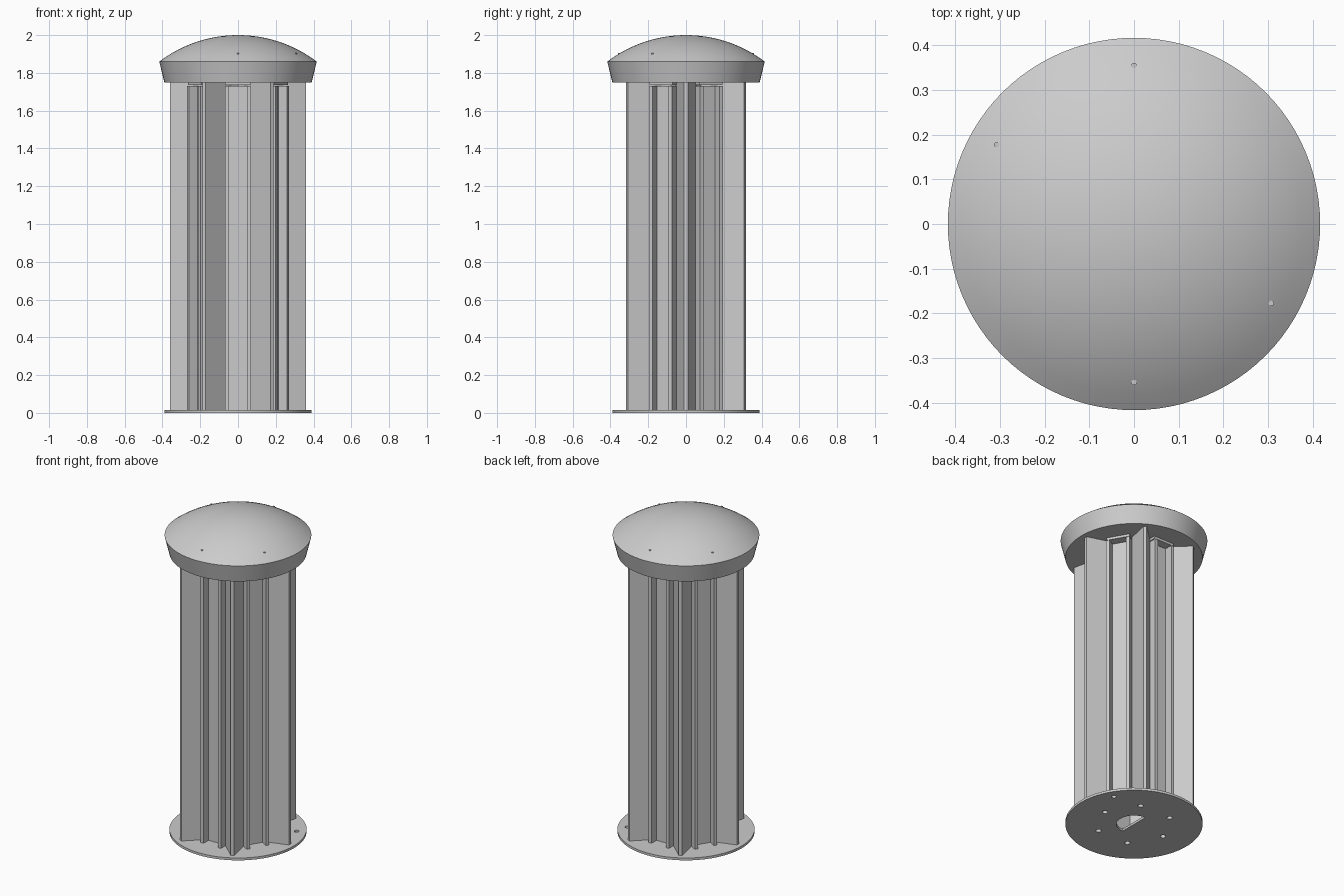
import bpy, bmesh, math
from mathutils import Matrix, Vector

cube = bpy.data.objects.get("Cube")
if cube:
    bpy.data.objects.remove(cube, do_unlink=True)

grey = bpy.data.materials.new("light grey metal")
grey.use_nodes = True
grey.diffuse_color = (0.6, 0.6, 0.6, 1)
grey.node_tree.nodes["Principled BSDF"].inputs["Base Color"].default_value = (0.6, 0.6, 0.6, 1)


def finish(name, bm):
    bmesh.ops.recalc_face_normals(bm, faces=bm.faces)
    mesh = bpy.data.meshes.new(name)
    bm.to_mesh(mesh)
    bm.free()
    mesh.materials.append(grey)
    obj = bpy.data.objects.new(name, mesh)
    bpy.context.collection.objects.link(obj)
    return obj


def prism(name, outline, z0, z1):
    """Extrude a flat outline from z0 up to z1."""
    bm = bmesh.new()
    face = bm.faces.new([bm.verts.new((x, y, z0)) for x, y in outline])
    top = bmesh.ops.extrude_face_region(bm, geom=[face])["geom"]
    bmesh.ops.translate(bm, vec=(0, 0, z1 - z0),
                        verts=[v for v in top if isinstance(v, bmesh.types.BMVert)])
    return finish(name, bm)


def arc(r, n, start=0, sweep=360, centre=(0, 0)):
    count = n if sweep == 360 else n + 1
    angles = [math.radians(start + sweep * i / n) for i in range(count)]
    return [(centre[0] + r * math.cos(a), centre[1] + r * math.sin(a)) for a in angles]


def polar(r, deg):
    return r * math.cos(math.radians(deg)), r * math.sin(math.radians(deg))


def smooth(obj):
    bpy.ops.object.select_all(action="DESELECT")
    obj.select_set(True)
    bpy.context.view_layer.objects.active = obj
    bpy.ops.object.shade_smooth_by_angle(angle=math.radians(25))


def cut(obj, cutter):
    mod = obj.modifiers.new("cut", "BOOLEAN")
    mod.operation = "DIFFERENCE"
    mod.solver = "EXACT"
    mod.object = cutter
    cutter.hide_render = True
    cutter.hide_viewport = True
    cutter.display_type = "WIRE"


PLATE, CAP = 0.015, 1.75

# Base plate with cable opening and bolt holes
plate = prism("base_plate", arc(0.39, 96), 0, PLATE)
smooth(plate)

# Six-pointed extruded column: tapered fins meeting in valleys
outline = []
for k in range(6):
    a = 60 * k
    rot = Matrix.Rotation(math.radians(a), 2)
    outline += [tuple(rot @ Vector((0.36, s * 0.01))) for s in (-1, 1)]
    outline.append(polar(0.158, a + 30))
column = prism("finned_column", outline, PLATE, CAP)

# Cutters: column core, half-round cable opening, bolt holes
cut(column, prism("core_cutter", arc(0.125, 6), -0.1, CAP - 0.05))
cut(plate, prism("cable_cutter", arc(0.1, 24, -90, 180), -0.1, 0.1))
for k in range(6):
    hole = prism("bolt_hole_cutter", arc(0.016, 16, centre=polar(0.215, 60 * k)), -0.1, 0.1)
    cut(plate, hole)
    cut(column, hole)
cut(plate, prism("edge_hole_cutter", arc(0.014, 16, centre=polar(0.335, 30)), -0.1, 0.1))

# U-shaped channels in the valleys, each with a closing plate on top
half = [(0.14, 0.07), (0.27, 0.07), (0.27, 0.05), (0.22, 0.05)]
channel = half + [(x, -y) for x, y in reversed(half)]
lid = [(0.14, -0.07), (0.265, -0.07), (0.265, 0.07), (0.14, 0.07)]
for k in range(6):
    turn = math.radians(30 + 60 * k)
    for name, pts, z0, z1 in (("channel", channel, PLATE, 1.73),
                              ("channel_lid", lid, 1.735, CAP)):
        prism(f"{name}_{k + 1}", pts, z0, z1).rotation_euler.z = turn

# Domed cap, revolved from a profile
RIM, RIM_Z = 0.417, 1.86
radius = (RIM ** 2 + 0.14 ** 2) / 0.28


def dome_z(r):
    return 2 - radius + math.sqrt(radius ** 2 - r ** 2)


profile = [(0, CAP), (0.39, CAP), (RIM, RIM_Z)]
profile += [(RIM * (1 - i / 12), dome_z(RIM * (1 - i / 12))) for i in range(1, 13)]
bm = bmesh.new()
verts = [bm.verts.new((r, 0, z)) for r, z in profile]
edges = [bm.edges.new(pair) for pair in zip(verts, verts[1:])]
bmesh.ops.spin(bm, geom=verts + edges, axis=(0, 0, 1), cent=(0, 0, 0),
               angle=math.tau, steps=96)
bmesh.ops.remove_doubles(bm, verts=bm.verts, dist=0.0001)
smooth(finish("domed_cap", bm))

# Small screws on the dome
for a in (90, 150, 270, 330):
    z = dome_z(0.355)
    prism("cap_screw", arc(0.006, 12, centre=polar(0.355, a)), z - 0.01, z + 0.003)
